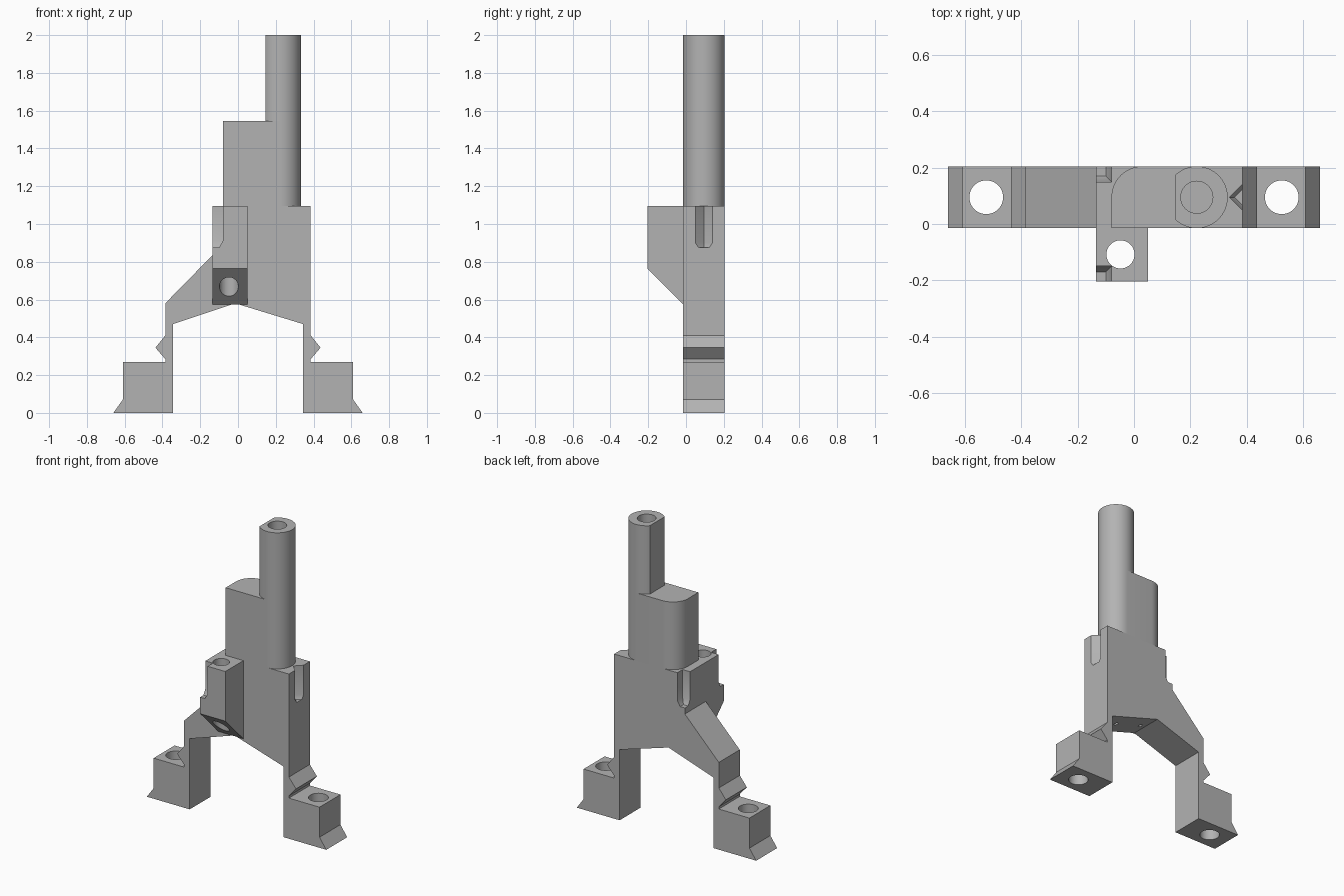
import bpy, bmesh
from math import cos, sin, pi, radians

cube = bpy.data.objects.get("Cube")
if cube:
    bpy.data.objects.remove(cube, do_unlink=True)

GREY = (0.45, 0.45, 0.45, 1)
mat = bpy.data.materials.new("plain grey")
mat.use_nodes = True
mat.diffuse_color = GREY
mat.node_tree.nodes["Principled BSDF"].inputs["Base Color"].default_value = GREY

FRONT, BACK, MID = -0.015, 0.205, 0.095
SHOULDER, STEP, TOP = 1.095, 1.545, 2.0
POST_X, POST_R = 0.223, 0.11


def loft(name, rings):
    """Closed solid through rings of equal point count."""
    bm = bmesh.new()
    loops = [[bm.verts.new(p) for p in ring] for ring in rings]
    n = len(loops[0])
    for a, b in zip(loops, loops[1:]):
        for i in range(n):
            j = (i + 1) % n
            bm.faces.new((a[i], a[j], b[j], b[i]))
    bm.faces.new(loops[0])
    bm.faces.new(loops[-1])
    bmesh.ops.recalc_face_normals(bm, faces=bm.faces)
    mesh = bpy.data.meshes.new(name)
    bm.to_mesh(mesh)
    bm.free()
    mesh.materials.append(mat)
    ob = bpy.data.objects.new(name, mesh)
    bpy.context.collection.objects.link(ob)
    return ob


def at_z(points, z):
    return [(x, y, z) for x, y in points]


def arc(cx, cy, r, start, end, steps):
    angles = [radians(start + (end - start) * i / steps) for i in range(steps + 1)]
    return [(cx + r * cos(a), cy + r * sin(a)) for a in angles]


def drill(x, y, r, low, high):
    ring = arc(x, y, r, 0, 360, 40)[:-1]
    return loft("hole_cutter", [at_z(ring, low), at_z(ring, high)])


def corner_notch(inner_y, outer_y):
    """Corner pocket with a bevelled floor."""
    s = 0.02 if outer_y > inner_y else -0.02
    def rect(x, y):
        return [(-0.2, y), (x, y), (x, outer_y), (-0.2, outer_y)]
    return loft("notch_cutter", [at_z(rect(-0.1, inner_y + s), 0.875),
                                 at_z(rect(-0.08, inner_y), 0.91),
                                 at_z(rect(-0.08, inner_y), 1.2)])


def cut(ob, cutters):
    for c in cutters:
        c.hide_render = True
        m = ob.modifiers.new("cut", 'BOOLEAN')
        m.operation, m.solver, m.object = 'DIFFERENCE', 'EXACT', c
    graph = bpy.context.evaluated_depsgraph_get()
    mesh = bpy.data.meshes.new_from_object(ob.evaluated_get(graph))
    ob.modifiers.clear()
    ob.data = mesh
    for c in cutters:
        bpy.data.objects.remove(c, do_unlink=True)


# Body with two legs, clip ridges and feet
leg = [(0.345, 0.47), (0.345, 0), (0.66, 0), (0.61, 0.07), (0.61, 0.27),
       (0.385, 0.27), (0.385, 0.285), (0.437, 0.345), (0.385, 0.41)]
profile = ([(-0.015, 0.58)] + leg
           + [(0.385, SHOULDER), (-0.135, SHOULDER), (-0.135, 0.835), (-0.385, 0.58)]
           + [(-x, z) for x, z in reversed(leg)])
body = loft("body", [[(x, y, z) for x, z in profile] for y in (FRONT, BACK)])


def vee(depth):
    return [(0.385 - depth, MID), (0.485, MID - depth - 0.1), (0.485, MID + depth + 0.1)]


groove = loft("groove_cutter", [at_z(vee(0.028), 0.875), at_z(vee(0.045), 0.9),
                                at_z(vee(0.045), 1.2)])
cut(body, [drill(s * 0.525, MID, 0.06, -0.1, 0.4) for s in (-1, 1)]
    + [drill(x, MID, 0.014, 0.4, 0.65) for x in (0.03, POST_X)]
    + [groove, corner_notch(0.15, 0.3)])

# Upper block: one square corner, one rounded corner, round end
outline = ([(-0.08, FRONT)] + arc(POST_X, MID, POST_R, -90, 90, 32)
           + arc(0.03, MID, POST_R, 90, 180, 16))
block = loft("upper_block", [at_z(outline, SHOULDER), at_z(outline, STEP)])

# Post with one flat side and a bore
d_shape = arc(POST_X, MID, POST_R, -135, 135, 48)
post = loft("post", [at_z(d_shape, STEP), at_z(d_shape, TOP)])
cut(post, [drill(POST_X, MID, 0.057, 1.4, 2.1)])

# Front boss with a sloping underside and a vertical hole
side = [(FRONT, 0.575), (-0.205, 0.765), (-0.205, SHOULDER), (FRONT, SHOULDER)]
boss = loft("front_boss", [[(x, y, z) for y, z in side] for x in (-0.135, 0.05)])
cut(boss, [drill(-0.048, -0.108, 0.05, 0.4, 1.3), corner_notch(-0.15, -0.3)])

# Smooth round walls, keep edges sharp
for ob in bpy.context.view_layer.objects:
    ob.select_set(ob in (body, block, post, boss))
bpy.context.view_layer.objects.active = body
bpy.ops.object.shade_smooth_by_angle(angle=radians(30))
